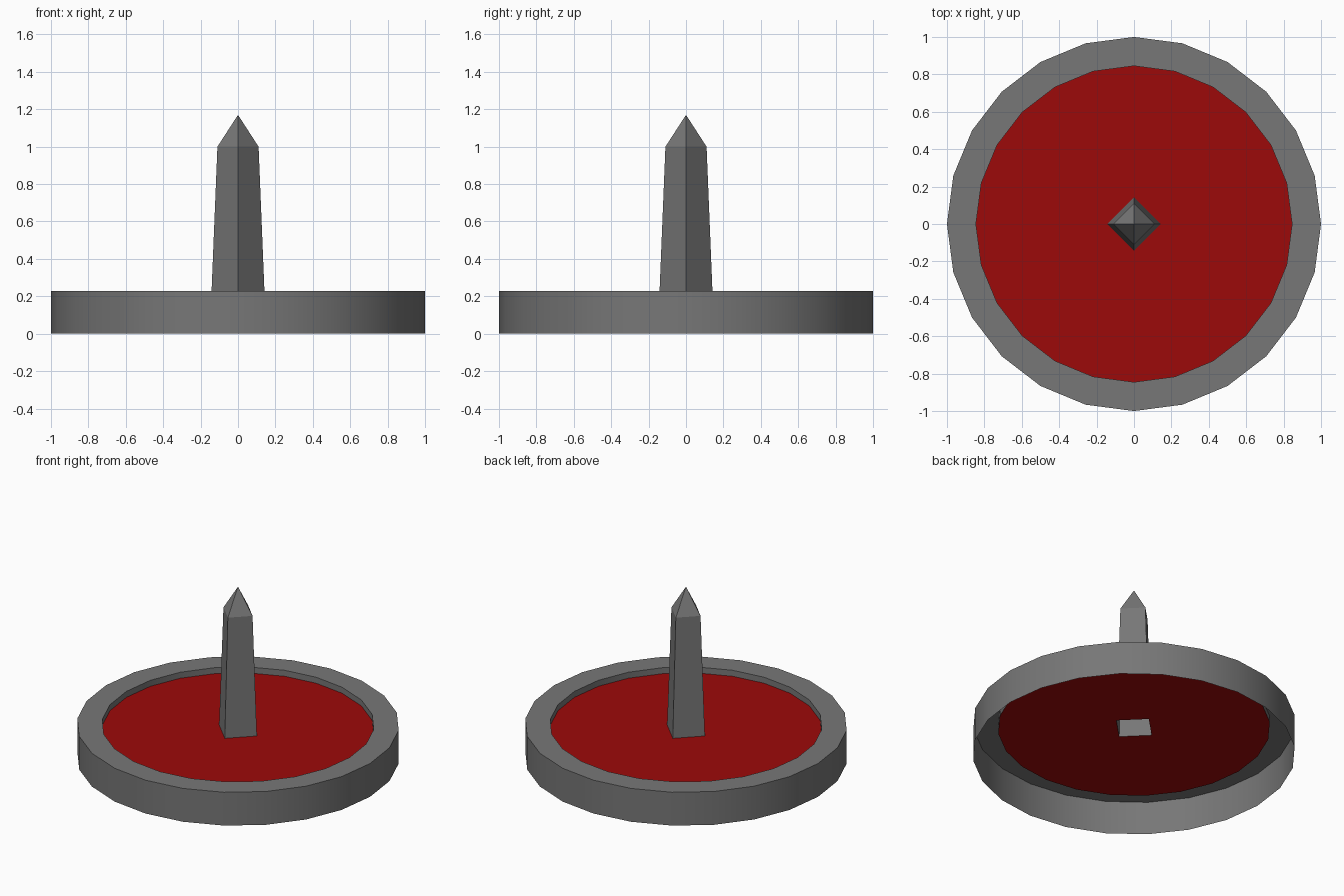
import bpy, bmesh
from math import cos, sin, pi

if "Cube" in bpy.data.objects:
    bpy.data.objects.remove(bpy.data.objects["Cube"])

FLOOR_Z = 0.187
SPIKE_R = 0.143


def material(name, color):
    mat = bpy.data.materials.new(name)
    mat.diffuse_color = color
    mat.use_nodes = True
    mat.node_tree.nodes["Principled BSDF"].inputs["Base Color"].default_value = mat.diffuse_color
    return mat


def ring(bm, r, z, sides):
    """A circle of vertices, or a single tip when the radius is 0."""
    return [bm.verts.new((r * cos(2 * pi * i / sides), r * sin(2 * pi * i / sides), z))
            for i in range(sides if r > 0 else 1)]


def finish(name, bm, mat):
    mesh = bpy.data.meshes.new(name)
    bm.to_mesh(mesh)
    bm.free()
    mesh.materials.append(mat)
    obj = bpy.data.objects.new(name, mesh)
    bpy.context.collection.objects.link(obj)
    return obj


def lathe(name, profile, sides, mat):
    """Revolve (radius, z) points about z."""
    bm = bmesh.new()
    rings = [ring(bm, r, z, sides) for r, z in profile]
    for a, b in zip(rings, rings[1:]):
        for i in range(sides):
            j = (i + 1) % sides
            top = (b[0],) if len(b) == 1 else (b[j], b[i])
            bm.faces.new((a[i], a[j]) + top)
    return finish(name, bm, mat)


grey = material("dark_grey", (0.185, 0.185, 0.185, 1))
red = material("red", (0.335, 0.003, 0.003, 1))

# Open-bottomed rim: outer wall, flat top, short inner lip
rim = lathe("rim", [(1.0, 0), (1.0, 0.228), (0.845, 0.228), (0.845, FLOOR_Z)], 24, grey)
bpy.context.view_layer.objects.active = rim
rim.select_set(True)
bpy.ops.object.shade_smooth_by_angle()

# Recessed red floor, a single sheet with a square opening under the spike
bm = bmesh.new()
outer = ring(bm, 0.845, FLOOR_Z, 24)
inner = ring(bm, SPIKE_R, FLOOR_Z, 4)
for q in range(4):
    arc = [outer[(6 * q + i) % 24] for i in range(7)]
    bm.faces.new(arc + [inner[(q + 1) % 4], inner[q]])
finish("red_floor", bm, red)

# Tapered hollow four-sided spike with a pyramid tip
lathe("spike", [(SPIKE_R, FLOOR_Z), (0.11, 1.0), (0, 1.17)], 4, grey)
